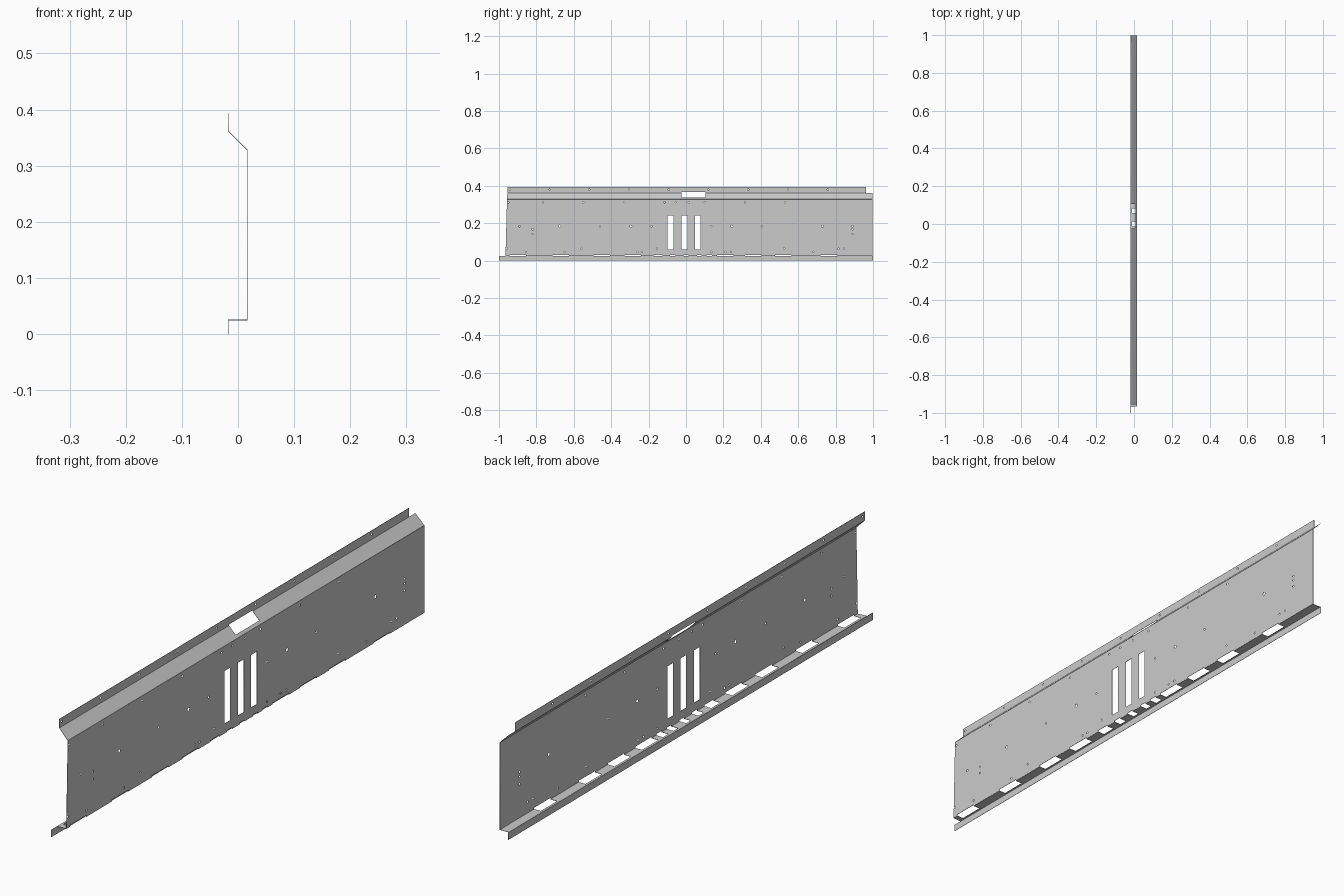
import bpy
from math import cos, sin, pi, sqrt
from mathutils import Matrix, Vector

if "Cube" in bpy.data.objects:
    bpy.data.objects.remove(bpy.data.objects["Cube"])

THICK = 0.0012
XF, XB = 0.0165, -0.0175      # front web plane, rear flange plane
Z_SHELF, Z_BEND, Z_FLANGE, Z_TOP = 0.025, 0.328, 0.362, 0.393


def rect(cu, cv, w, h):
    return [(cu - w/2, cv - h/2), (cu + w/2, cv - h/2),
            (cu + w/2, cv + h/2), (cu - w/2, cv + h/2)]


def hole(cu, cv, r):
    return [(cu + r*cos(i*pi/6), cv + r*sin(i*pi/6)) for i in range(12)]


def notched(y0, y1, v, notches, depth):
    """Straight edge from y0 to y1 with rectangular notches (centre, width)."""
    pts = [(y0, v)]
    for c, w in sorted(notches):
        pts += [(c - w/2, v), (c - w/2, v + depth), (c + w/2, v + depth), (c + w/2, v)]
    return pts + [(y1, v)]


def panel(name, loops, origin, v_axis):
    """Flat sheet cut from an outline and inner loops; u runs along world y."""
    cu = bpy.data.curves.new(name, 'CURVE')
    cu.dimensions = '2D'
    cu.fill_mode = 'BOTH'
    cu.extrude = THICK / 2
    for loop in loops:
        sp = cu.splines.new('POLY')
        sp.points.add(len(loop) - 1)
        for p, (u, v) in zip(sp.points, loop):
            p.co = (u, v, 0, 1)
        sp.use_cyclic_u = True
    ob = bpy.data.objects.new(name, cu)
    bpy.context.collection.objects.link(ob)
    u = Vector((0, 1, 0))
    v = Vector(v_axis).normalized()
    m = Matrix((u, v, u.cross(v))).transposed().to_4x4()
    m.translation = Vector(origin)
    ob.matrix_world = m
    bpy.ops.object.select_all(action='DESELECT')
    ob.select_set(True)
    bpy.context.view_layer.objects.active = ob
    bpy.ops.object.convert(target='MESH')


# openings along the lower bend, shared by web and shelf
slots = [(c, 0.09) for c in (-0.9, -0.67, -0.45, -0.285, 0.21, 0.36, 0.52, 0.765)]
slots += [(-0.15, 0.05), (-0.07, 0.03), (0.0, 0.025), (0.07, 0.025), (0.125, 0.03)]
window = [(0.04, 0.13)]

# main web: slanted left end, three tall vents, rows of fixing holes
outline = notched(-0.965, 0.998, Z_SHELF, slots, 0.005) + [(0.998, Z_BEND), (-0.957, Z_BEND)]
loops = [outline] + [rect(y, 0.15, 0.031, 0.183) for y in (-0.083, -0.008, 0.063)]
rows = {
    0.312: (-0.95, -0.765, -0.55, -0.33, -0.115, -0.055, 0.015, 0.1, 0.315, 0.53),
    0.184: (-0.89, -0.46, -0.185, 0.135, 0.405, 0.89),
    0.168: (-0.82, 0.89), 0.143: (-0.82, 0.89),
    0.064: (-0.958, -0.56, -0.155, 0.525, 0.815, 0.845),
    0.047: (-0.855, -0.65, -0.26, -0.235, 0.135, 0.21, 0.24, 0.68),
}
for z, ys in rows.items():
    loops += [hole(y, z, 0.0035) for y in ys]
loops += [hole(y, 0.184, 0.0055) for y in (-0.675, -0.295, 0.245, 0.73)]
panel("web", loops, (XF, 0, 0), (0, 0, 1))

# sloped shoulder with the window cut from its upper edge
slope = (XB - XF, 0, Z_FLANGE - Z_BEND)
s = sqrt(slope[0]**2 + slope[2]**2)
top_edge = notched(-0.955, 0.997, s, window, -0.036)
panel("sloped_shoulder", [[(-0.957, 0), (0.998, 0)] + top_edge[::-1]],
      (XF, 0, Z_BEND), slope)

# top flange
panel("top_flange",
      [notched(-0.955, 0.963, Z_FLANGE, window, 0.004) + [(0.963, Z_TOP), (-0.955, Z_TOP)]]
      + [hole(-0.942 + i*0.2125, 0.38, 0.0035) for i in range(9)],
      (XB, 0, 0), (0, 0, 1))

# bottom shelf, measured inward from the web
panel("bottom_shelf",
      [notched(-0.965, 0.997, 0, slots, 0.026) + [(0.997, XF - XB), (-0.968, XF - XB)]],
      (XF, 0, Z_SHELF), (-1, 0, 0))

# bottom lip
panel("bottom_lip", [rect(0, Z_SHELF/2, 2.0, Z_SHELF)], (XB, 0, 0), (0, 0, 1))
